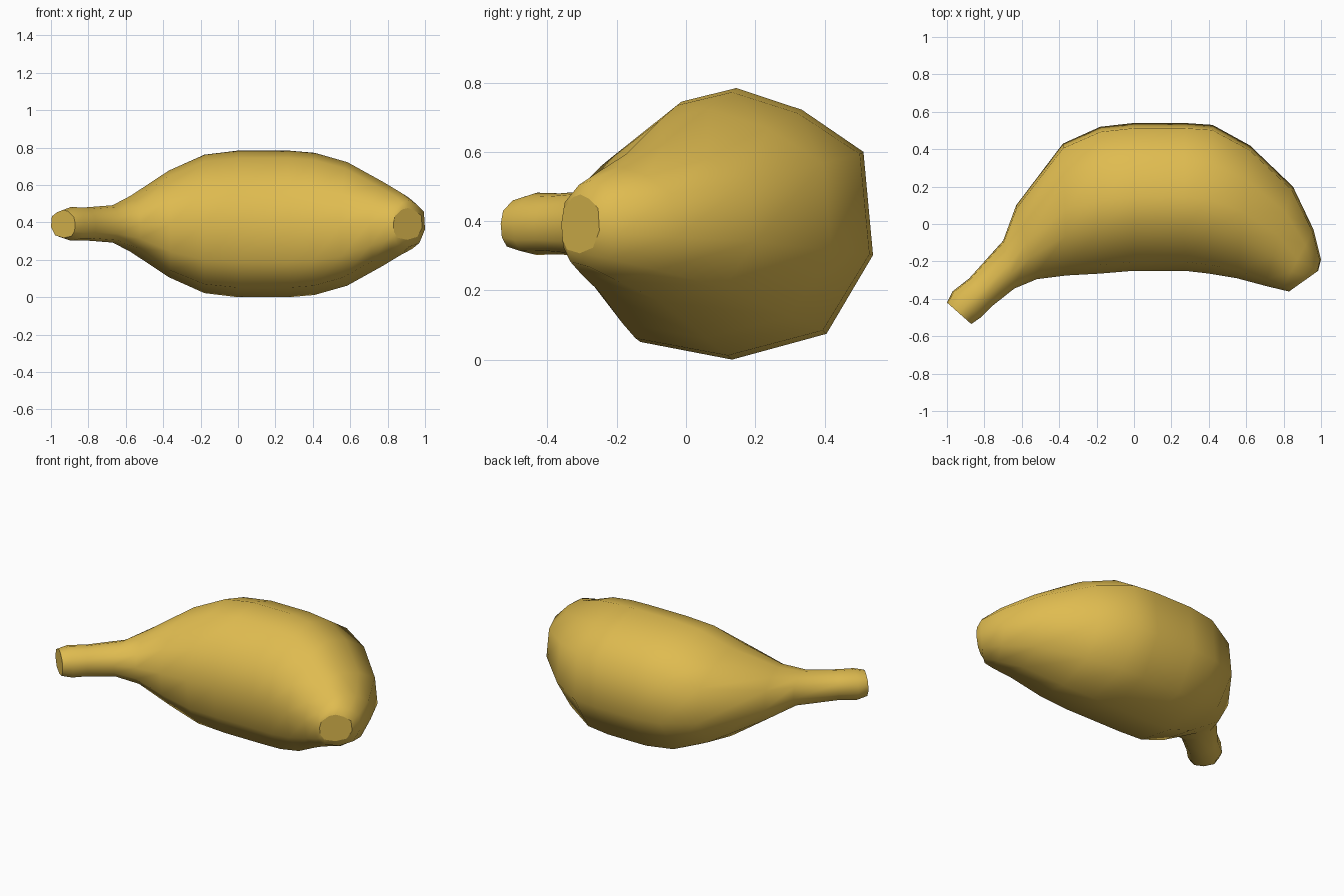
import bpy, bmesh

# Ring stations seen from above: outer x, outer y, inner x, inner y, half height
STATIONS = [
    (-1.00, -0.42, -0.87, -0.535, 0.075),
    (-0.97, -0.36, -0.82, -0.50, 0.090),
    (-0.88, -0.29, -0.76, -0.44, 0.088),
    (-0.70, -0.09, -0.64, -0.345, 0.100),
    (-0.63, 0.10, -0.52, -0.295, 0.150),
    (-0.38, 0.43, -0.36, -0.275, 0.285),
    (-0.18, 0.52, -0.18, -0.265, 0.370),
    (0.00, 0.54, 0.00, -0.25, 0.392),
    (0.27, 0.54, 0.27, -0.25, 0.392),
    (0.42, 0.53, 0.40, -0.265, 0.380),
    (0.62, 0.42, 0.55, -0.29, 0.330),
    (0.85, 0.20, 0.70, -0.33, 0.225),
    (0.96, -0.03, 0.79, -0.352, 0.165),
    (1.00, -0.19, 0.825, -0.36, 0.125),
    (0.985, -0.25, 0.83, -0.36, 0.085),
]
# Faceted cross-section: outward, up
PROFILE = [(0.0, 1.0), (0.48, 0.84), (0.93, 0.53), (1.0, -0.23), (0.66, -0.81),
           (-0.03, -1.0), (-0.70, -0.87), (-0.94, -0.52), (-1.0, 0.0),
           (-0.88, 0.5), (-0.4, 0.9)]
CENTRE_Z = 0.392

bm = bmesh.new()
rings = []
for ox, oy, ix, iy, h in STATIONS:
    cx, cy = (ox + ix) / 2, (oy + iy) / 2
    dx, dy = (ox - ix) / 2, (oy - iy) / 2
    rings.append([bm.verts.new((cx + dx * o, cy + dy * o, CENTRE_Z + h * u))
                  for o, u in PROFILE])

# Smooth skin between the rings
n = len(PROFILE)
for a, b in zip(rings, rings[1:]):
    for i in range(n):
        j = (i + 1) % n
        bm.faces.new((a[i], a[j], b[j], b[i])).smooth = True

# Flat stem end and blossom end
for ring in (rings[0], rings[-1]):
    cap = bm.faces.new(ring)
    cap.smooth = False
    for edge in cap.edges:
        edge.smooth = False
bmesh.ops.recalc_face_normals(bm, faces=bm.faces)

mesh = bpy.data.meshes.new("banana")
bm.to_mesh(mesh)
bm.free()
banana = bpy.data.objects.new("banana", mesh)
bpy.context.collection.objects.link(banana)

# Yellow peel
peel = bpy.data.materials.new("yellow_peel")
peel.diffuse_color = (0.74, 0.50, 0.08, 1)
mesh.materials.append(peel)
